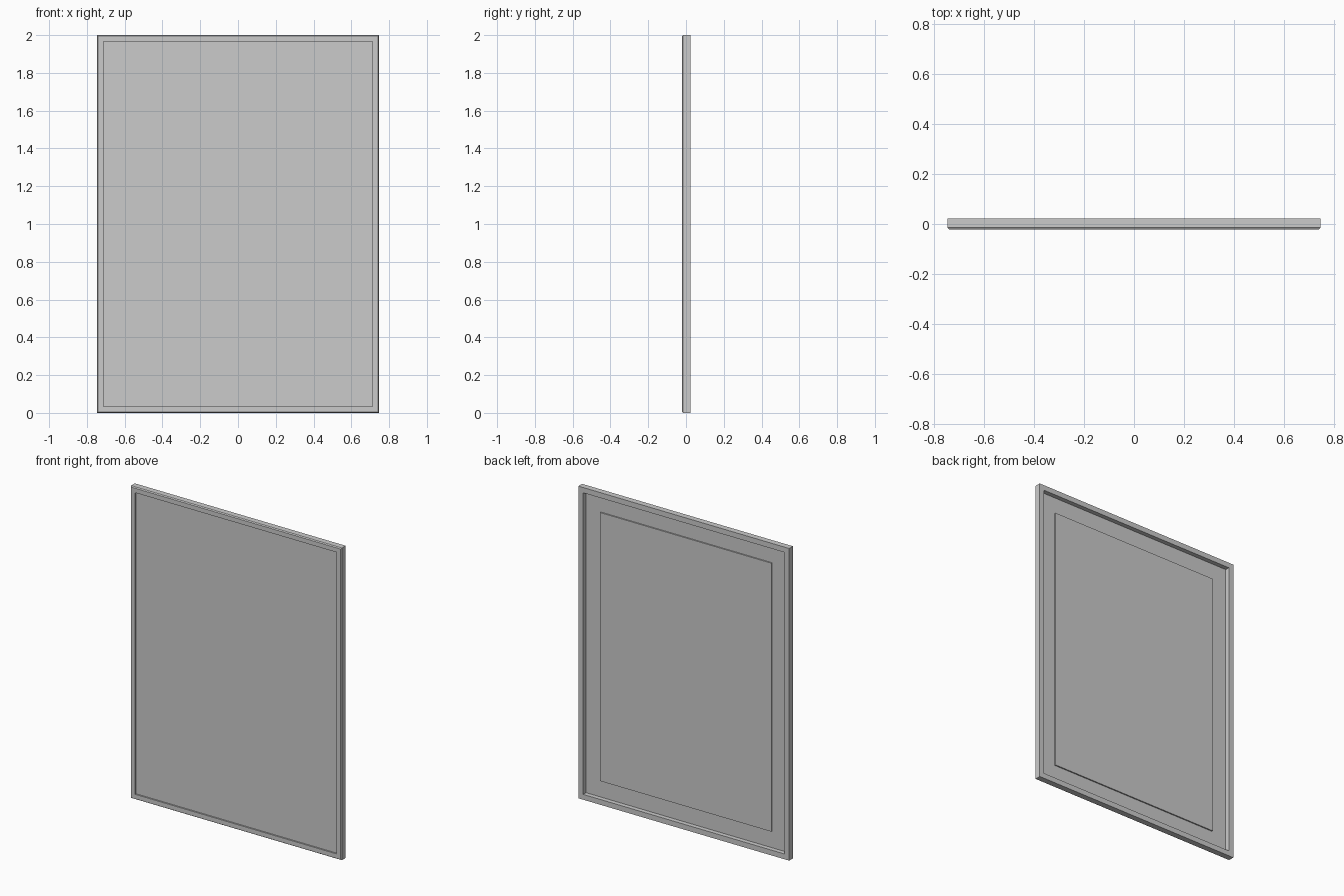
import bpy, bmesh

if "Cube" in bpy.data.objects:
    bpy.data.objects.remove(bpy.data.objects["Cube"])

HW, H = 0.747, 2.0          # half width, height
FRONT, BACK = -0.022, 0.023


def ring(bm, inset, y):
    """Rectangle of vertices inset from the panel outline at depth y."""
    x, lo, hi = HW - inset, inset, H - inset
    return [bm.verts.new(p) for p in ((-x, y, lo), (x, y, lo), (x, y, hi), (-x, y, hi))]


def loft(name, sections, closed=False):
    """Join rectangular rings (inset, y); close into a loop or cap both ends."""
    bm = bmesh.new()
    rings = [ring(bm, i, y) for i, y in sections]
    pairs = list(zip(rings, rings[1:]))
    if closed:
        pairs.append((rings[-1], rings[0]))
    else:
        bm.faces.new(rings[0])
        bm.faces.new(rings[-1][::-1])
    for a, b in pairs:
        for k in range(4):
            n = (k + 1) % 4
            bm.faces.new((a[k], a[n], b[n], b[k]))
    bmesh.ops.recalc_face_normals(bm, faces=bm.faces)
    mesh = bpy.data.meshes.new(name)
    bm.to_mesh(mesh)
    bm.free()
    obj = bpy.data.objects.new(name, mesh)
    bpy.context.collection.objects.link(obj)
    return obj


# Outer frame with a small chamfer around the front
loft("frame", [(0.0, BACK), (0.0, FRONT + 0.007), (0.005, FRONT),
               (0.034, FRONT), (0.034, BACK)], closed=True)

# Thin sheet set back from both faces of the frame
loft("panel", [(0.034, -0.013), (0.034, -0.006)])

# Raised backing plate behind the sheet
loft("backing_plate", [(0.14, -0.006), (0.14, 0.002)])
